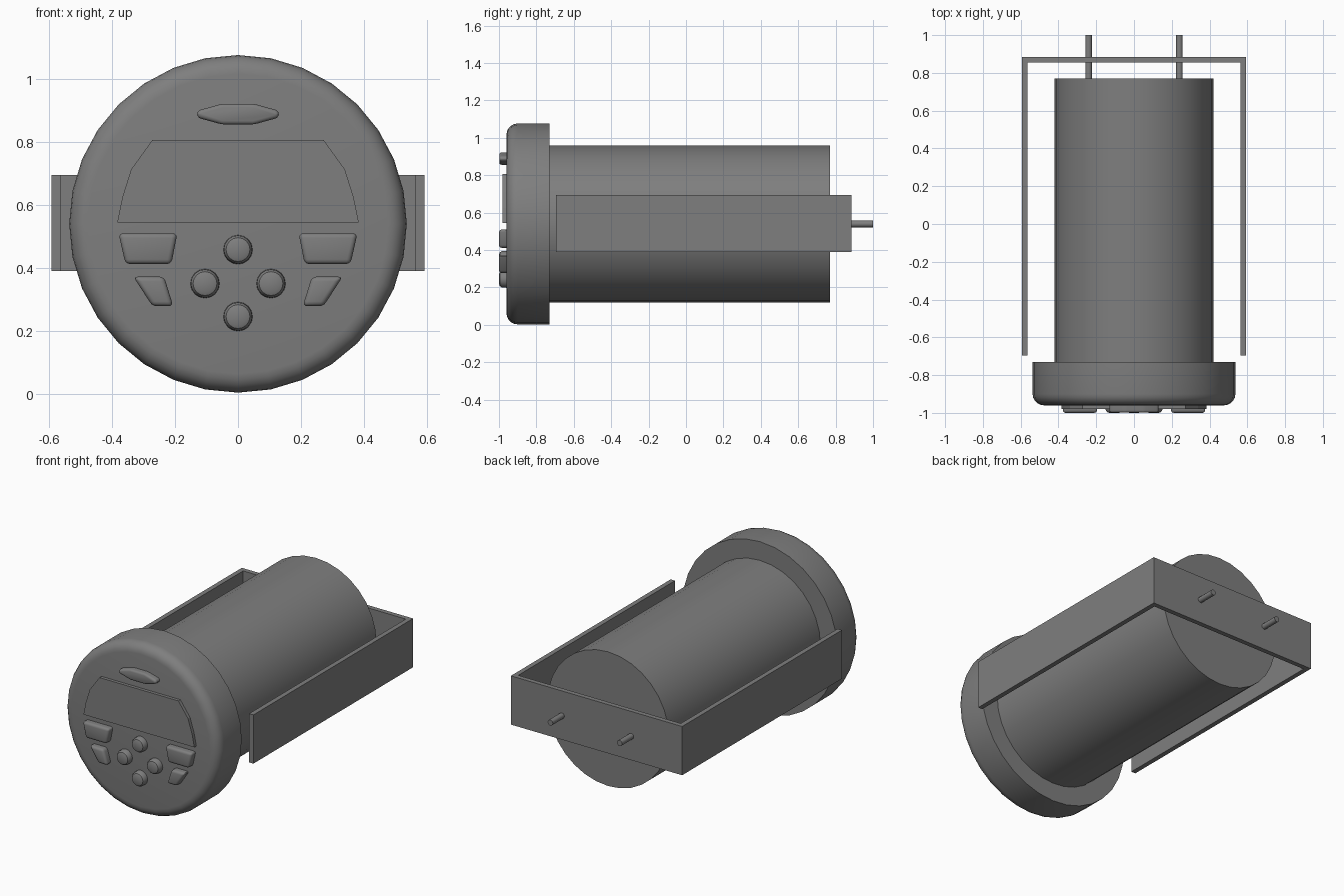
import bpy, bmesh, math
from mathutils import Vector

if "Cube" in bpy.data.objects:
    bpy.data.objects.remove(bpy.data.objects["Cube"], do_unlink=True)

grey = bpy.data.materials.new("mid grey")
grey.use_nodes = True
COLOUR = (0.21, 0.21, 0.21, 1)
grey.diffuse_color = COLOUR
grey.node_tree.nodes["Principled BSDF"].inputs["Base Color"].default_value = COLOUR

CENTRE_Z = 0.54


def finish(name, bm, smooth=True):
    bmesh.ops.recalc_face_normals(bm, faces=bm.faces)
    mesh = bpy.data.meshes.new(name)
    bm.to_mesh(mesh)
    bm.free()
    mesh.materials.append(grey)
    obj = bpy.data.objects.new(name, mesh)
    bpy.context.collection.objects.link(obj)
    if smooth:
        bpy.ops.object.select_all(action='DESELECT')
        obj.select_set(True)
        bpy.context.view_layer.objects.active = obj
        bpy.ops.object.shade_smooth_by_angle(angle=math.radians(35))
    return obj


def lathe(name, profile, x=0, z=CENTRE_Z, sides=32):
    """Closed solid of (radius, y) rings turned about a front-to-back axis."""
    bm = bmesh.new()
    rings = []
    for r, y in profile:
        angles = [math.tau * i / sides for i in range(sides)]
        rings.append([bm.verts.new((x + r * math.cos(a), y, z + r * math.sin(a)))
                      for a in angles])
    for a, b in zip(rings, rings[1:]):
        for i in range(sides):
            j = (i + 1) % sides
            bm.faces.new((a[i], a[j], b[j], b[i]))
    bm.faces.new(rings[0])
    bm.faces.new(rings[-1])
    return finish(name, bm)


def plate(name, outline, front, back=-0.95, bevel=0.0):
    """Extrude an (x, z) outline from back to front, rounding the front rim."""
    bm = bmesh.new()
    face = bm.faces.new([bm.verts.new((x, back, z)) for x, z in outline])
    ext = bmesh.ops.extrude_face_region(bm, geom=[face])
    top = [v for v in ext["geom"] if isinstance(v, bmesh.types.BMVert)]
    bmesh.ops.translate(bm, verts=top, vec=Vector((0, front - back, 0)))
    if bevel:
        rim = [e for e in bm.edges if any(v in top for v in e.verts)]
        bmesh.ops.bevel(bm, geom=rim, offset=bevel, segments=3,
                        profile=0.5, affect='EDGES')
    return finish(name, bm, smooth=bevel > 0)


def mirrored(half):
    return half + [(-x, z) for x, z in reversed(half)]


# Bezel with a rounded front rim, and the long can behind it
R, ROUND = 0.537, 0.06
rim = [(R - ROUND + ROUND * math.sin(a), -0.96 + ROUND * (1 - math.cos(a)))
       for a in (math.pi / 2 * i / 5 for i in range(6))]
lathe("bezel", rim + [(R, -0.73)])
lathe("body_can", [(0.42, -0.74), (0.42, 0.77)])

# Raised display window
plate("display_window", mirrored([(-0.384, 0.545), (-0.368, 0.624),
                                  (-0.34, 0.713), (-0.273, 0.806)]), -0.98)

# Indicator lens above the display
plate("indicator_lens", mirrored([(-0.13, 0.878), (-0.13, 0.9), (-0.05, 0.922)])
      [:3] + [(0.05, 0.922), (0.13, 0.9), (0.13, 0.878), (0.05, 0.856), (-0.05, 0.856)],
      -0.998, bevel=0.012)

# Four round buttons in a diamond
for name, x, z in (("up", 0, 0.458), ("left", 0.105, 0.35),
                   ("right", -0.105, 0.35), ("down", 0, 0.245)):
    lathe(name + "_button", [(0.026, -1.0), (0.038, -0.995), (0.045, -0.984),
                             (0.047, -0.95)], x, z, sides=16)

# Wedge-shaped side buttons
upper = [(-0.38, 0.51), (-0.193, 0.51), (-0.212, 0.412), (-0.358, 0.412)]
lower = [(-0.333, 0.372), (-0.235, 0.372), (-0.206, 0.278), (-0.272, 0.278)]
for side, s in (("right", 1), ("left", -1)):
    for level, shape in (("upper", upper), ("lower", lower)):
        plate(f"{side}_{level}_button", [(s * x, z) for x, z in shape],
              -1.0, bevel=0.015)

# U-shaped mounting bracket, open towards the front
W, T, FRONT, BACK = 0.593, 0.03, -0.695, 0.885
bm = bmesh.new()
path = mirrored([(-W, FRONT), (-W, BACK)])
inner = mirrored([(T - W, FRONT), (T - W, BACK - T)])
base = bm.faces.new([bm.verts.new((x, y, 0.39)) for x, y in path + inner[::-1]])
ext = bmesh.ops.extrude_face_region(bm, geom=[base])
bmesh.ops.translate(bm, vec=Vector((0, 0, 0.305)),
                    verts=[v for v in ext["geom"] if isinstance(v, bmesh.types.BMVert)])
finish("mounting_bracket", bm, smooth=False)

# Rear studs passing through the bracket
for side, x in (("left", 0.24), ("right", -0.24)):
    lathe(side + "_stud", [(0.018, 0.76), (0.018, 1.0)], x, sides=12)
